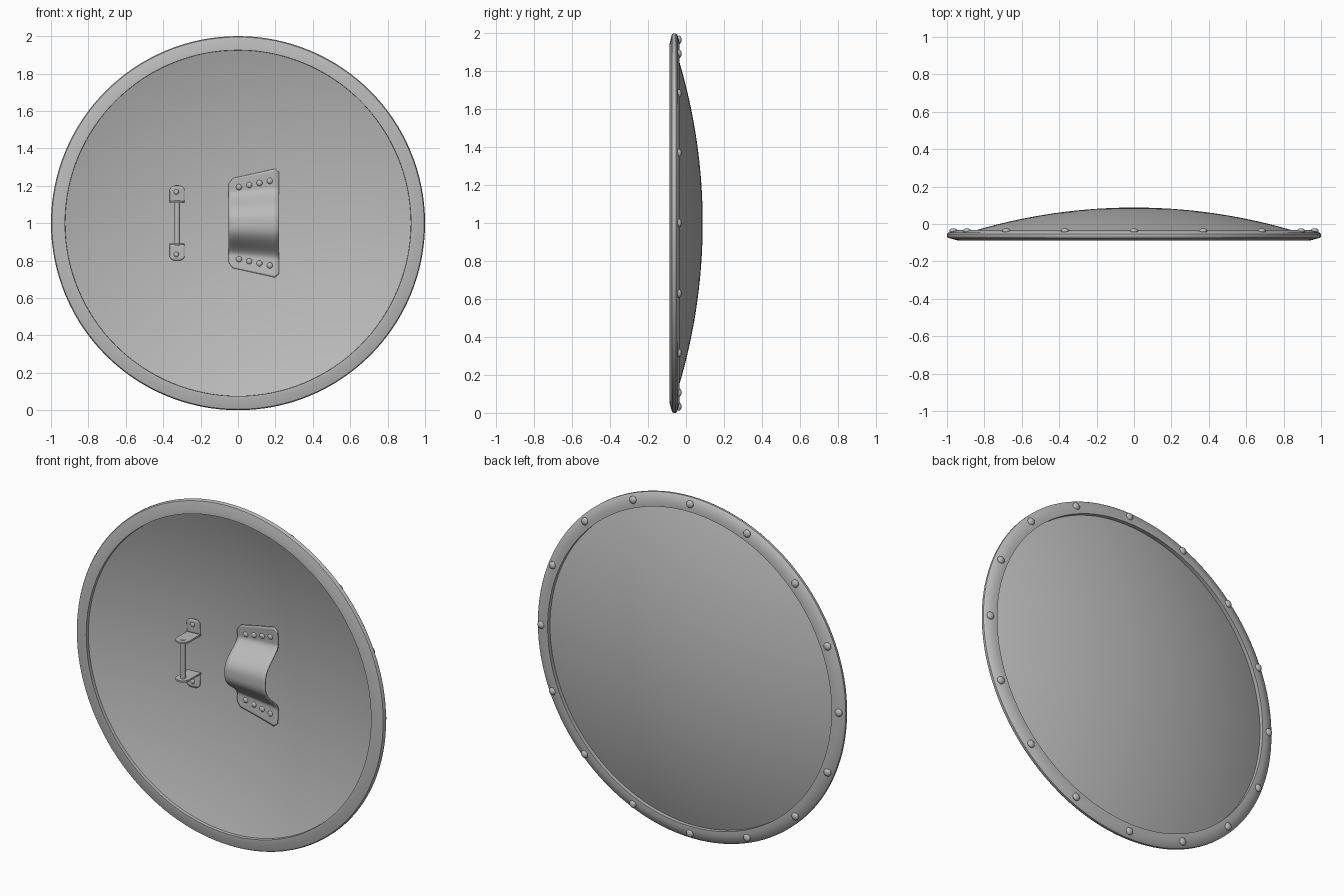
import bpy, bmesh, math
from mathutils import Matrix, Vector

cube = bpy.data.objects.get("Cube")
if cube:
    bpy.data.objects.remove(cube, do_unlink=True)

steel = bpy.data.materials.new("grey_steel")
steel.use_nodes = True
GREY = (0.5, 0.5, 0.5, 1)
steel.diffuse_color = GREY
steel.node_tree.nodes["Principled BSDF"].inputs["Base Color"].default_value = GREY

CZ = 1.0          # height of the shield centre
SPHERE_R = 3.0    # curvature of the bowl


def finish(name, bm, angle=35):
    bmesh.ops.recalc_face_normals(bm, faces=bm.faces)
    mesh = bpy.data.meshes.new(name)
    bm.to_mesh(mesh)
    bm.free()
    mesh.materials.append(steel)
    ob = bpy.data.objects.new(name, mesh)
    bpy.context.collection.objects.link(ob)
    bpy.ops.object.select_all(action='DESELECT')
    ob.select_set(True)
    bpy.context.view_layer.objects.active = ob
    bpy.ops.object.shade_smooth_by_angle(angle=math.radians(angle))
    return ob


def bowl_y(r, top):
    return top - SPHERE_R + math.sqrt(SPHERE_R ** 2 - r * r)


def inner_y(x, z):
    return bowl_y(math.hypot(x, z - CZ), 0.078)


def revolve(name, profile, closed):
    """Spin (radius, y) points around the shield axis."""
    bm = bmesh.new()
    vs = [bm.verts.new((r, y, CZ)) for r, y in profile]
    edges = [bm.edges.new(p) for p in zip(vs, vs[1:])]
    if closed:
        edges.append(bm.edges.new((vs[-1], vs[0])))
    bmesh.ops.spin(bm, geom=vs + edges, cent=(0, 0, CZ), axis=(0, 1, 0),
                   angle=math.tau, steps=128, use_merge=True)
    bmesh.ops.remove_doubles(bm, verts=bm.verts, dist=1e-5)
    return finish(name, bm)


def add_stud(bm, x, y, z, radius, height):
    m = Matrix.Translation((x, y, z)) @ Matrix.Diagonal((radius, height, radius, 1))
    bmesh.ops.create_uvsphere(bm, u_segments=16, v_segments=10, radius=1, matrix=m)


def sheet(name, rows, thickness):
    """Skin rows of points, then give the sheet thickness."""
    bm = bmesh.new()
    grid = [[bm.verts.new(p) for p in row] for row in rows]
    for a, b in zip(grid, grid[1:]):
        for i in range(len(a) - 1):
            bm.faces.new((a[i], a[i + 1], b[i + 1], b[i]))
    ob = finish(name, bm, 40)
    mod = ob.modifiers.new("thickness", 'SOLIDIFY')
    mod.thickness = thickness
    mod.offset = 0
    return ob


# Bowl shell
N = 24
radii = [0.93 * i / N for i in range(N + 1)]
revolve("bowl", [(r, bowl_y(r, 0.088)) for r in radii]
        + [(r, bowl_y(r, 0.078)) for r in reversed(radii)], False)

# Rim band
revolve("rim", [(0.925, -0.087), (0.945, -0.087), (0.995, -0.074), (1.0, -0.066),
                (1.0, -0.054), (0.993, -0.046), (0.95, -0.033), (0.922, -0.033)], True)

# Rim rivets on the back
bm = bmesh.new()
for i in range(16):
    a = math.tau * i / 16
    add_stud(bm, 0.966 * math.cos(a), -0.037, CZ + 0.966 * math.sin(a), 0.022, 0.014)
finish("rim_rivets", bm)

# Arm strap: arched sheet that widens towards the left
rows = []
for i in range(13):
    u = i / 12
    x = -0.05 + 0.27 * u
    half = 0.17 + 0.025 * u
    reach = 0.235 + 0.06 * u
    reach -= 0.025 * max(0, abs(u - 0.5) * 12 - 5)
    row = []
    for j in range(-30, 31):
        s = abs(j) / 30
        d = s / 0.75 * half if s < 0.75 else half + (s - 0.75) / 0.25 * (reach - half)
        lift = 0.5 + 0.5 * math.cos(math.pi * min(1, d / half) ** 1.4)
        z = CZ + math.copysign(d, j)
        base = inner_y(x, z) - 0.004
        row.append((x, base + (-0.05 - 0.01 * u - base) * lift, z))
    rows.append(row)
sheet("arm_strap", rows, 0.008)

bm = bmesh.new()
for side in (-1, 1):
    for i in range(4):
        x = 0.005 + 0.055 * i
        z = CZ + side * (0.193 + 0.011 * i)
        add_stud(bm, x, inner_y(x, z) - 0.007, z, 0.016, 0.01)
finish("strap_rivets", bm)

# Hand grip: rod between two bent brackets
GX, GY, GH, W = -0.325, -0.045, 0.113, 0.04
bm = bmesh.new()
bmesh.ops.create_cone(bm, cap_ends=True, segments=24, radius1=0.015, radius2=0.015,
                      depth=2 * GH + 0.014,
                      matrix=Matrix.Translation((GX, GY, CZ)))
finish("grip_rod", bm)

for side, label in ((1, "upper"), (-1, "lower")):
    # Bracket tab with a rounded end
    bm = bmesh.new()
    back = inner_y(GX, CZ + GH) + 0.004
    outline = [(GX + W, back), (GX - W, back)]
    outline += [(GX - W * math.cos(math.pi * k / 16), GY - W * math.sin(math.pi * k / 16))
                for k in range(17)]
    face = bm.faces.new([bm.verts.new((x, y, CZ + side * GH - 0.005)) for x, y in outline])
    ext = bmesh.ops.extrude_face_region(bm, geom=[face])
    bmesh.ops.translate(bm, vec=Vector((0, 0, 0.01)),
                        verts=[v for v in ext["geom"] if isinstance(v, bmesh.types.BMVert)])
    finish(label + "_grip_bracket", bm)

    # Foot plate lying on the bowl, corners rounded
    rows = []
    for k in range(9):
        x = GX + W * (k - 4) / 4
        top = 0.2 - 0.02 * (abs(k - 4) / 4) ** 4
        zs = [CZ + side * (GH + (top - GH) * j / 6) for j in range(7)]
        rows.append([(x, inner_y(x, z) - 0.003, z) for z in zs])
    sheet(label + "_grip_foot", rows, 0.006)

    bm = bmesh.new()
    z = CZ + side * 0.167
    add_stud(bm, GX - 0.005, inner_y(GX, z) - 0.006, z, 0.014, 0.008)
    finish(label + "_grip_rivet", bm)
